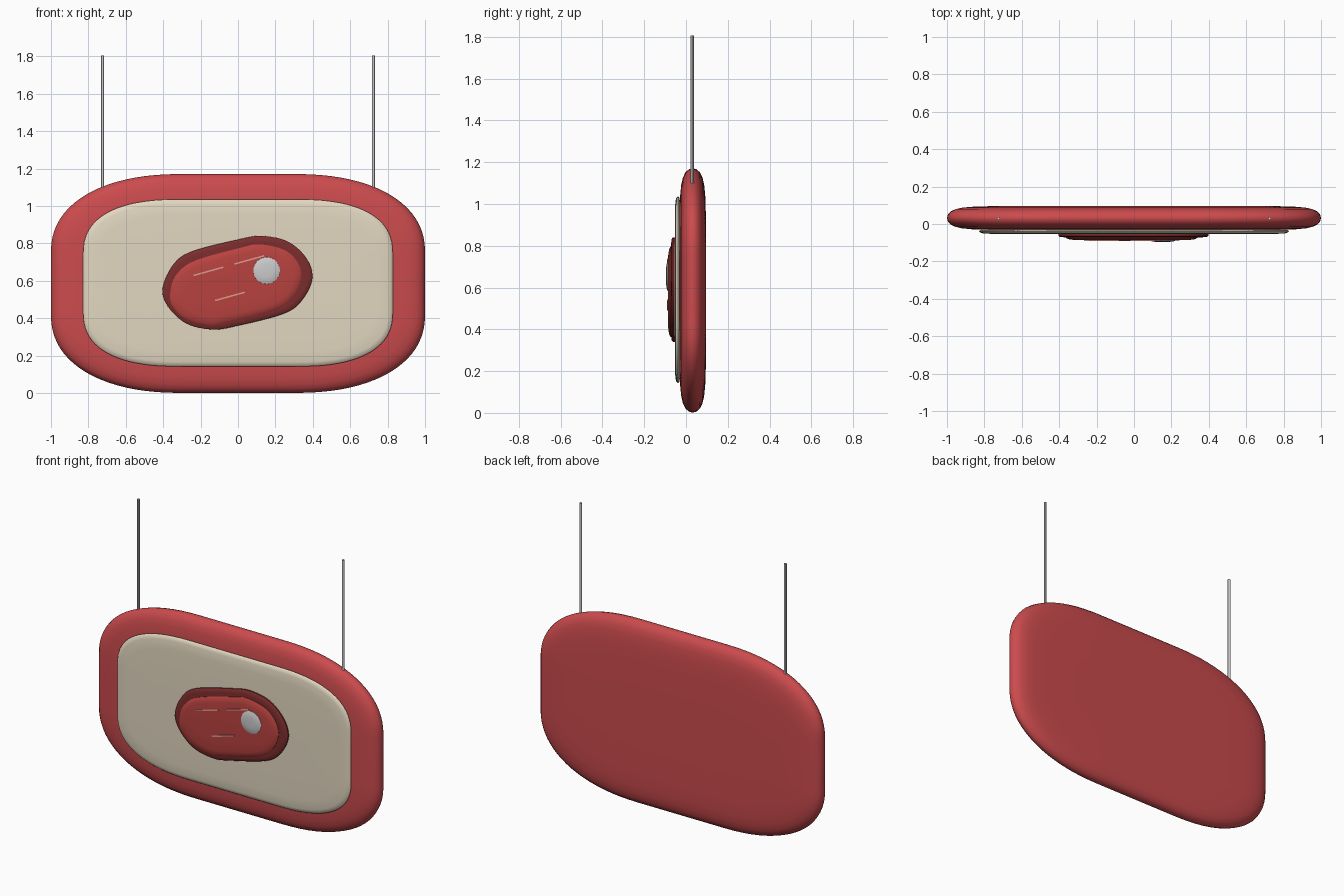
import bpy, math
from mathutils import Vector, Matrix
from mathutils.geometry import interpolate_bezier

if "Cube" in bpy.data.objects:
    bpy.data.objects.remove(bpy.data.objects["Cube"])


def material(name, rgb):
    m = bpy.data.materials.new(name)
    m.diffuse_color = (*rgb, 1)
    m.use_nodes = True
    m.node_tree.nodes["Principled BSDF"].inputs["Base Color"].default_value = m.diffuse_color
    return m


red = material("red", (0.60, 0.07, 0.075))
cream = material("cream", (0.76, 0.68, 0.53))
dark_red = material("dark_red", (0.20, 0.026, 0.026))
mid_red = material("mid_red", (0.48, 0.055, 0.05))
pink = material("pink", (0.75, 0.32, 0.28))
white = material("white", (0.8, 0.8, 0.8))


def soft_rect(w, h, flat_x, flat_z, n, steps=20):
    """Half sizes w, h; straight runs up to flat_x, flat_z; superelliptic corners."""
    quarter = []
    for i in range(steps + 1):
        t = math.pi / 2 * i / steps
        quarter.append((flat_x + (w - flat_x) * math.cos(t) ** (2 / n) if i < steps else flat_x,
                        flat_z + (h - flat_z) * math.sin(t) ** (2 / n)))
    mirrored = quarter[::-1]
    return (quarter + [(-x, z) for x, z in mirrored]
            + [(-x, -z) for x, z in quarter] + [(x, -z) for x, z in mirrored])


def smooth_loop(pts, steps=6):
    """Closed smooth curve through the points."""
    p = [Vector((x, z, 0)) for x, z in pts]
    out = []
    for i in range(len(p)):
        a, b, c, d = (p[(i + k) % len(p)] for k in (-1, 0, 1, 2))
        seg = interpolate_bezier(b, b + (c - a) / 6, c - (d - b) / 6, c, steps + 1)
        out += [(v.x, v.y) for v in seg[:-1]]
    return out


def slab(name, outline, centre, profile, mat):
    """Loft an xz outline along a profile of (inset, y) rings."""
    w = max(abs(x) for x, z in outline)
    h = max(abs(z) for x, z in outline)
    n = len(outline)
    verts, faces = [], []
    for inset, y in profile:
        sx, sz = (w - inset) / w, (h - inset) / h
        verts += [(centre[0] + x * sx, y, centre[1] + z * sz) for x, z in outline]
    for r in range(len(profile) - 1):
        for i in range(n):
            j = (i + 1) % n
            faces.append((r * n + i, r * n + j, (r + 1) * n + j, (r + 1) * n + i))
    faces.append(tuple(range(n))[::-1])
    faces.append(tuple(range((len(profile) - 1) * n, len(profile) * n)))
    me = bpy.data.meshes.new(name)
    me.from_pydata(verts, [], faces)
    ob = bpy.data.objects.new(name, me)
    bpy.context.collection.objects.link(ob)
    me.materials.append(mat)
    finish(ob)
    return ob


def finish(ob):
    bpy.ops.object.select_all(action='DESELECT')
    ob.select_set(True)
    bpy.context.view_layer.objects.active = ob
    bpy.ops.object.mode_set(mode='EDIT')
    bpy.ops.mesh.select_all(action='SELECT')
    bpy.ops.mesh.remove_doubles(threshold=0.0001)
    bpy.ops.mesh.normals_make_consistent(inside=False)
    bpy.ops.object.mode_set(mode='OBJECT')
    bpy.ops.object.shade_smooth_by_angle(angle=math.radians(40))


# Red sign board with a pillowy rim
half = [(0.40, 0.064), (0.22, 0.063), (0.13, 0.060), (0.08, 0.055), (0.045, 0.047),
        (0.02, 0.035), (0.005, 0.018)]
board_profile = ([(i, 0.032 - t) for i, t in half] + [(0, 0.032)]
                 + [(i, 0.032 + t) for i, t in reversed(half)])
slab("sign_board", soft_rect(1.0, 0.585, 0.3, 0.165, 2.25), (0, 0.586), board_profile, red)

# Cream front panel
slab("front_panel", soft_rect(0.828, 0.447, 0.3, 0.15, 2.5), (0, 0.589),
     [(0.03, -0.028), (0.005, -0.032), (0, -0.038), (0.006, -0.046), (0.025, -0.051),
      (0.08, -0.053), (0.25, -0.054)], cream)

# Slanted bean emblem: dark rim and raised lighter centre
rim = [(-0.40, -0.03), (-0.34, 0.10), (-0.24, 0.168), (0, 0.23), (0.13, 0.25),
       (0.27, 0.22), (0.37, 0.13), (0.40, 0.02), (0.34, -0.10), (0.24, -0.168),
       (0, -0.23), (-0.13, -0.25), (-0.27, -0.22), (-0.37, -0.13)]
slab("bean_rim", smooth_loop(rim), (-0.003, 0.59),
     [(0, -0.048), (0, -0.063), (0.008, -0.069), (0.03, -0.071)], dark_red)
core = [(-0.35, -0.04), (-0.32, 0.05), (-0.22, 0.127), (0.03, 0.198), (0.13, 0.215),
        (0.26, 0.185), (0.33, 0.12), (0.35, 0.04), (0.31, -0.06), (0.21, -0.135),
        (-0.04, -0.20), (-0.14, -0.215), (-0.27, -0.18), (-0.34, -0.11)]
slab("bean_centre", smooth_loop(core), (-0.012, 0.58),
     [(0, -0.065), (0, -0.074), (0.012, -0.081), (0.04, -0.085), (0.10, -0.087)], mid_red)

# Round white highlight
disc = [(0.073 * math.cos(a * math.tau / 40), 0.073 * math.sin(a * math.tau / 40))
        for a in range(40)]
slab("highlight_dot", disc, (0.153, 0.655),
     [(0, -0.08), (0.002, -0.088), (0.015, -0.093), (0.04, -0.096)], white)

# Thin slanted streaks
for k, (x, z) in enumerate([(-0.158, 0.651), (0.06, 0.712), (-0.043, 0.517)]):
    bpy.ops.mesh.primitive_cube_add(size=1)
    ob = bpy.context.object
    ob.name = f"highlight_streak_{k + 1}"
    ob.matrix_world = (Matrix.Translation((x, -0.087, z)) @ Matrix.Rotation(-math.radians(15.5), 4, 'Y')
                       @ Matrix.Diagonal((0.165, 0.008, 0.008, 1)))
    ob.data.materials.append(pink)

# Hanging rods
for side, label in ((-1, "left"), (1, "right")):
    bpy.ops.mesh.primitive_cylinder_add(vertices=12, radius=0.008, depth=0.715,
                                        location=(side * 0.725, 0.03, 1.4475))
    rod = bpy.context.object
    rod.name = f"hanging_rod_{label}"
    bpy.ops.object.shade_smooth_by_angle()
